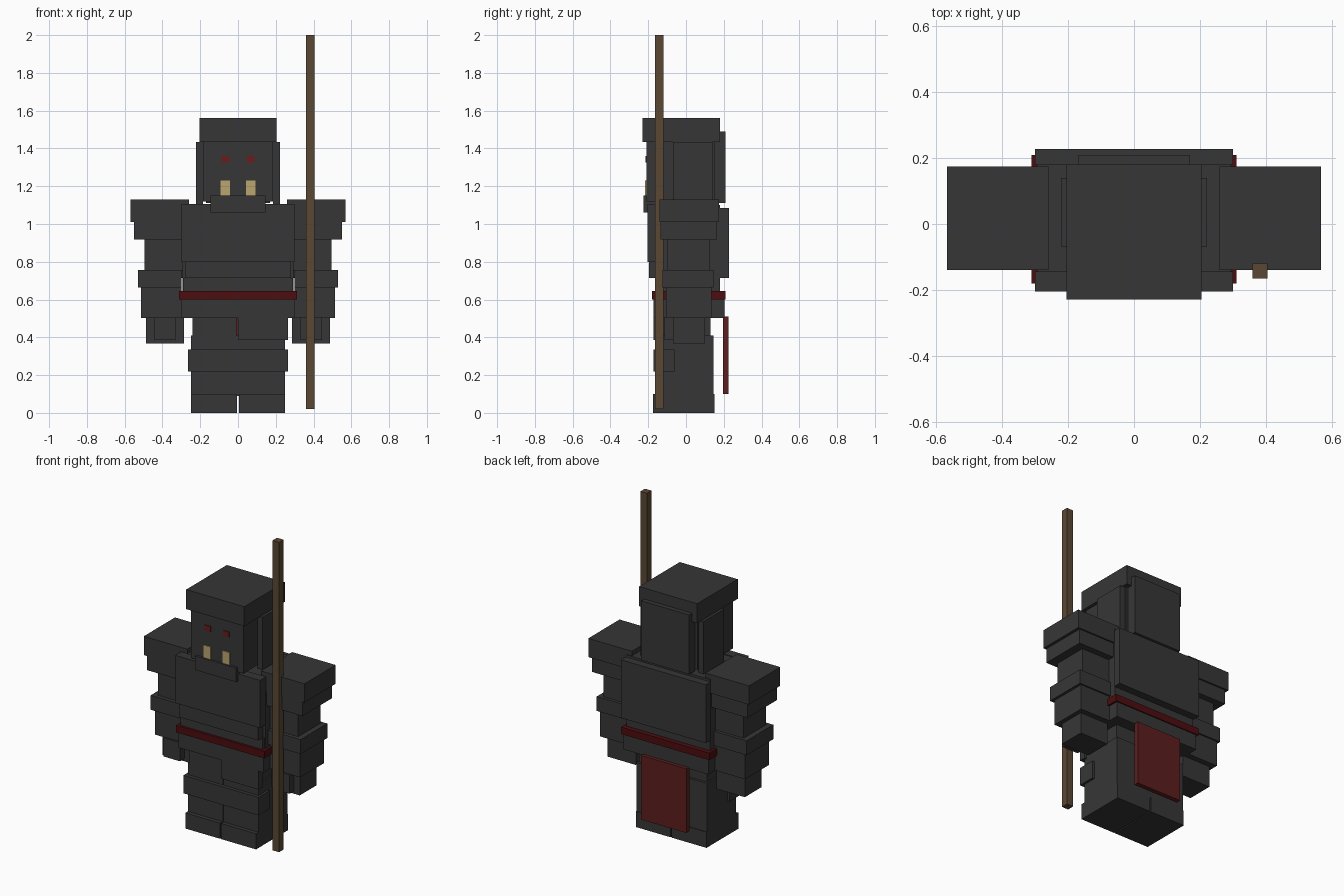
import bpy
import bmesh


def material(name, rgb):
    m = bpy.data.materials.new(name)
    m.diffuse_color = (*rgb, 1.0)
    return m


IRON = material("dark iron", (0.037, 0.037, 0.037))
BELT = material("belt red", (0.075, 0.004, 0.005))
CLOTH = material("cloth red", (0.11, 0.013, 0.013))
EYE = material("eye red", (0.14, 0.012, 0.012))
BONE = material("bone", (0.49, 0.38, 0.16))
WOOD = material("wood", (0.105, 0.064, 0.034))


def box(name, x, y, z, mat=IRON):
    """Axis-aligned box from (min, max) ranges."""
    bm = bmesh.new()
    bmesh.ops.create_cube(bm, size=1.0)
    for v in bm.verts:
        v.co = [r[0] if c < 0 else r[1] for c, r in zip(v.co, (x, y, z))]
    mesh = bpy.data.meshes.new(name)
    bm.to_mesh(mesh)
    bm.free()
    mesh.materials.append(mat)
    obj = bpy.data.objects.new(name, mesh)
    bpy.context.collection.objects.link(obj)
    return obj


def pair(name, x, y, z, mat=IRON):
    """Box on the right side and its mirror on the left."""
    box("right_" + name, x, y, z, mat)
    box("left_" + name, (-x[1], -x[0]), y, z, mat)


# Head and helmet
box("head", (-0.185, 0.185), (-0.21, 0.15), (1.12, 1.44))
box("helmet_crown", (-0.205, 0.205), (-0.23, 0.18), (1.435, 1.56))
box("helmet_neck_guard", (-0.17, 0.17), (0.15, 0.21), (1.11, 1.49))
pair("cheek_guard", (0.185, 0.222), (-0.068, 0.14), (1.10, 1.435))
box("jaw", (-0.145, 0.145), (-0.225, -0.10), (1.06, 1.15))

# Painted face
pair("eye", (0.045, 0.088), (-0.215, -0.208), (1.325, 1.36), EYE)
pair("tusk", (0.042, 0.092), (-0.216, -0.208), (1.148, 1.23), BONE)

# Torso armour
box("torso", (-0.295, 0.295), (-0.145, 0.18), (0.64, 1.10))
box("chest_plate", (-0.30, 0.30), (-0.205, -0.145), (0.80, 1.105))
box("belly_plate", (-0.28, 0.28), (-0.197, -0.145), (0.713, 0.80))
box("waist", (-0.29, 0.29), (-0.165, 0.18), (0.64, 0.715))
box("back_plate", (-0.30, 0.30), (0.18, 0.228), (0.713, 1.085))
box("skirt", (-0.30, 0.30), (-0.172, 0.203), (0.503, 0.64))
box("belt", (-0.312, 0.312), (-0.18, 0.21), (0.60, 0.645), BELT)
box("rear_cloth", (-0.16, 0.16), (0.195, 0.225), (0.10, 0.51), CLOTH)

# Arms
pair("shoulder_plate", (0.26, 0.568), (-0.14, 0.175), (1.01, 1.13))
pair("lower_shoulder_plate", (0.29, 0.55), (-0.135, 0.165), (0.917, 1.01))
pair("upper_arm", (0.295, 0.495), (-0.10, 0.125), (0.75, 0.92))
pair("elbow_guard", (0.30, 0.53), (-0.125, 0.145), (0.665, 0.757))
pair("forearm", (0.30, 0.513), (-0.105, 0.135), (0.503, 0.67))
pair("hand", (0.285, 0.486), (-0.07, 0.10), (0.368, 0.505))
pair("fingers", (0.33, 0.445), (-0.115, -0.07), (0.385, 0.505))

# Legs
pair("thigh", (0.008, 0.24), (-0.15, 0.13), (0.40, 0.505))
box("thigh_plate", (0.0, 0.265), (-0.172, -0.13), (0.385, 0.505))
pair("leg", (0.001, 0.25), (-0.15, 0.145), (0.09, 0.41))
pair("knee_guard", (0.0, 0.265), (-0.172, -0.06), (0.22, 0.335))
pair("foot", (0.004, 0.25), (-0.175, 0.15), (0.0, 0.10))

# Staff
box("staff", (0.36, 0.406), (-0.165, -0.12), (0.02, 2.0), WOOD)
